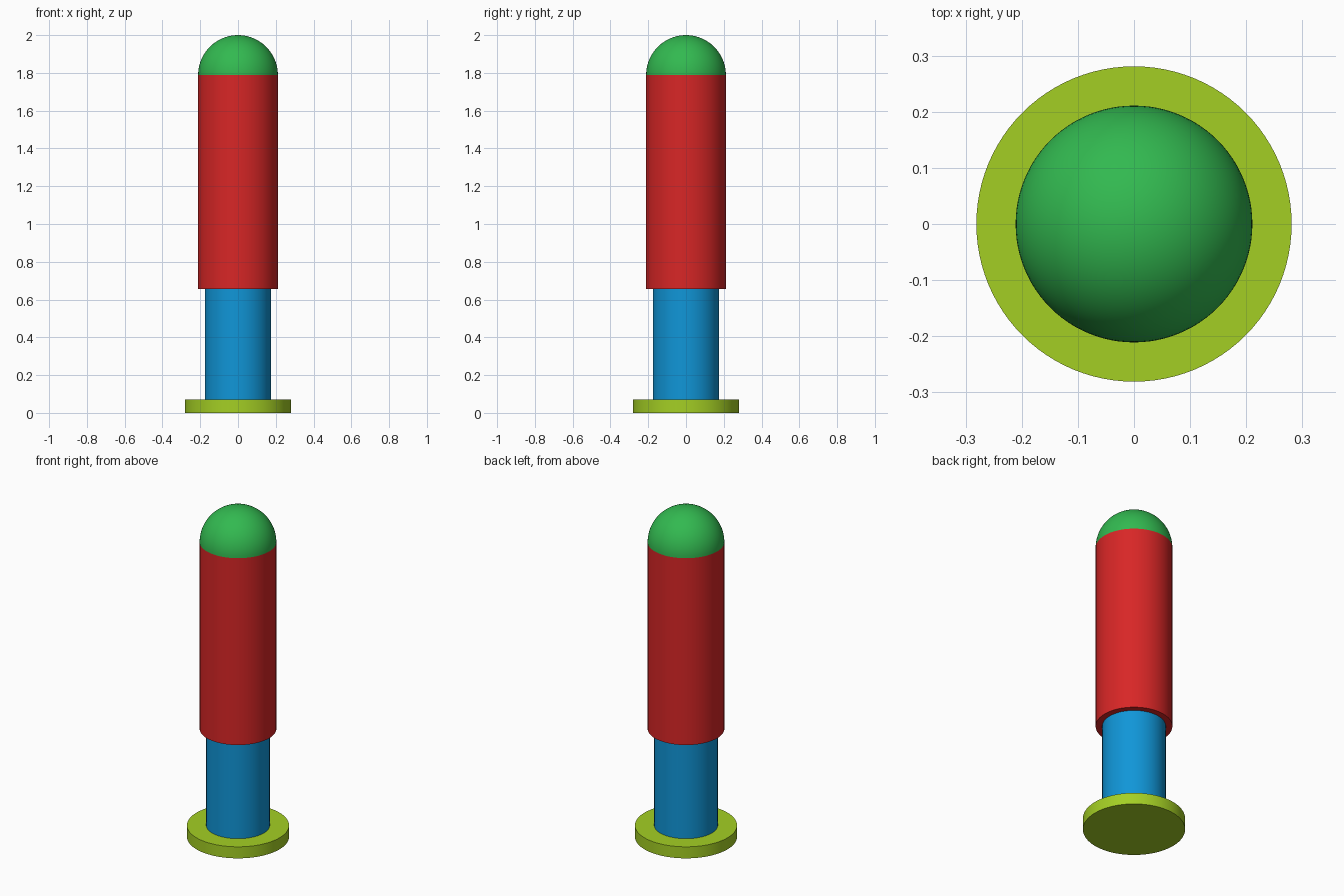
import bpy, bmesh, math

if "Cube" in bpy.data.objects:
    bpy.data.objects.remove(bpy.data.objects["Cube"])

SIDES = 96


def material(name, rgb):
    # sRGB 0-255 to linear
    m = bpy.data.materials.new(name)
    lin = [((c / 255 + 0.055) / 1.055) ** 2.4 if c > 10 else c / 255 / 12.92 for c in rgb]
    m.diffuse_color = (*lin, 1)
    m.use_nodes = True
    m.node_tree.nodes["Principled BSDF"].inputs["Base Color"].default_value = m.diffuse_color
    return m


def lathe(name, profile, mat):
    # Spin a (radius, z) profile around the z axis
    bm = bmesh.new()
    verts = [bm.verts.new((r, 0, z)) for r, z in profile]
    edges = [bm.edges.new(pair) for pair in zip(verts, verts[1:])]
    bmesh.ops.spin(bm, geom=verts + edges, cent=(0, 0, 0), axis=(0, 0, 1),
                   angle=math.tau, steps=SIDES, use_merge=True)
    bmesh.ops.remove_doubles(bm, verts=bm.verts, dist=1e-5)
    bmesh.ops.recalc_face_normals(bm, faces=bm.faces)
    mesh = bpy.data.meshes.new(name)
    bm.to_mesh(mesh)
    bm.free()
    mesh.materials.append(mat)
    obj = bpy.data.objects.new(name, mesh)
    bpy.context.collection.objects.link(obj)
    bpy.ops.object.select_all(action='DESELECT')
    obj.select_set(True)
    bpy.context.view_layer.objects.active = obj
    bpy.ops.object.shade_smooth_by_angle(angle=math.radians(30))


def cylinder(name, r, z0, z1, mat):
    lathe(name, [(0, z0), (r, z0), (r, z1), (0, z1)], mat)


# Stacked straight parts
cylinder("base_disc", 0.281, 0, 0.07, material("lime", (164, 207, 36)))
cylinder("lower_post", 0.175, 0.07, 0.655, material("blue", (16, 150, 216)))
cylinder("upper_sleeve", 0.211, 0.655, 1.789, material("red", (216, 38, 38)))

# Hemispherical cap
R, Z, N = 0.211, 1.789, 24
arc = [(R * math.cos(i * math.pi / 2 / N), Z + R * math.sin(i * math.pi / 2 / N))
       for i in range(N)]
lathe("dome_cap", [(0, Z)] + arc + [(0, Z + R)], material("green", (50, 185, 80)))
